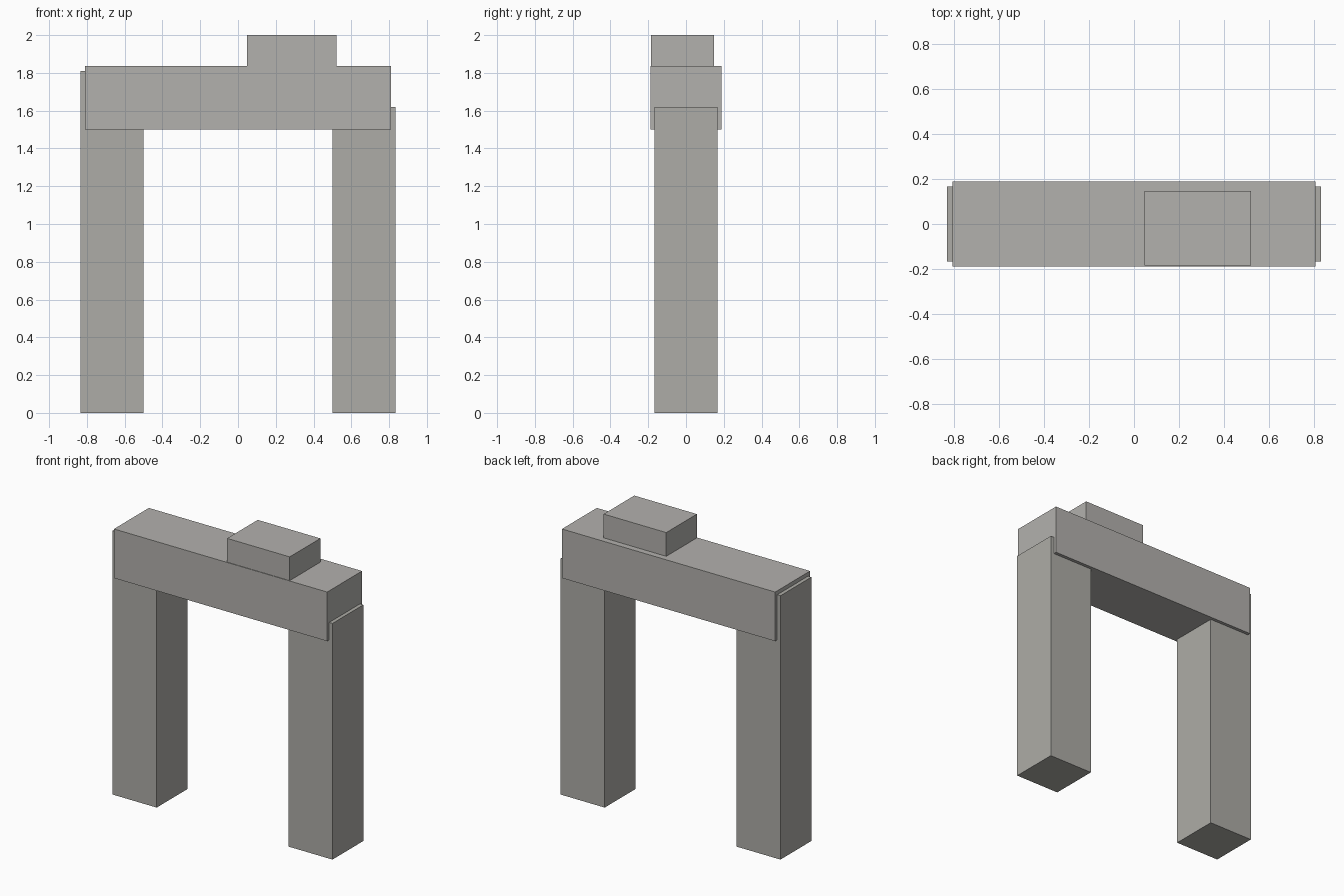
import bpy
from mathutils import Vector

if "Cube" in bpy.data.objects:
    bpy.data.objects.remove(bpy.data.objects["Cube"])


def stone(name, color):
    mat = bpy.data.materials.new(name)
    mat.diffuse_color = (*color, 1)
    mat.use_nodes = True
    mat.node_tree.nodes["Principled BSDF"].inputs["Base Color"].default_value = mat.diffuse_color
    return mat


def box(name, low, high, mat):
    """Add a box spanning two opposite corners."""
    low, high = Vector(low), Vector(high)
    bpy.ops.mesh.primitive_cube_add(size=1, location=(low + high) / 2)
    ob = bpy.context.object
    ob.name = name
    ob.scale = high - low
    bpy.ops.object.transform_apply(location=False, rotation=False, scale=True)
    ob.data.materials.append(mat)
    return ob


pillar_stone = stone("pillar_stone", (0.42, 0.415, 0.385))
beam_stone = stone("beam_stone", (0.45, 0.44, 0.42))

# Uprights, square in plan; the left one is taller
HALF = 0.167
for name, x, height in (("left_pillar", -0.667, 1.81), ("right_pillar", 0.667, 1.62)):
    box(name, (x - HALF, -HALF, 0), (x + HALF, HALF, height), pillar_stone)

# Crossbeam, slightly deeper than the pillars
box("lintel", (-0.809, -0.189, 1.50), (0.809, 0.189, 1.837), beam_stone)

# Off-centre block resting on the beam
box("top_block", (0.047, -0.185, 1.837), (0.522, 0.147, 2.0), beam_stone)
